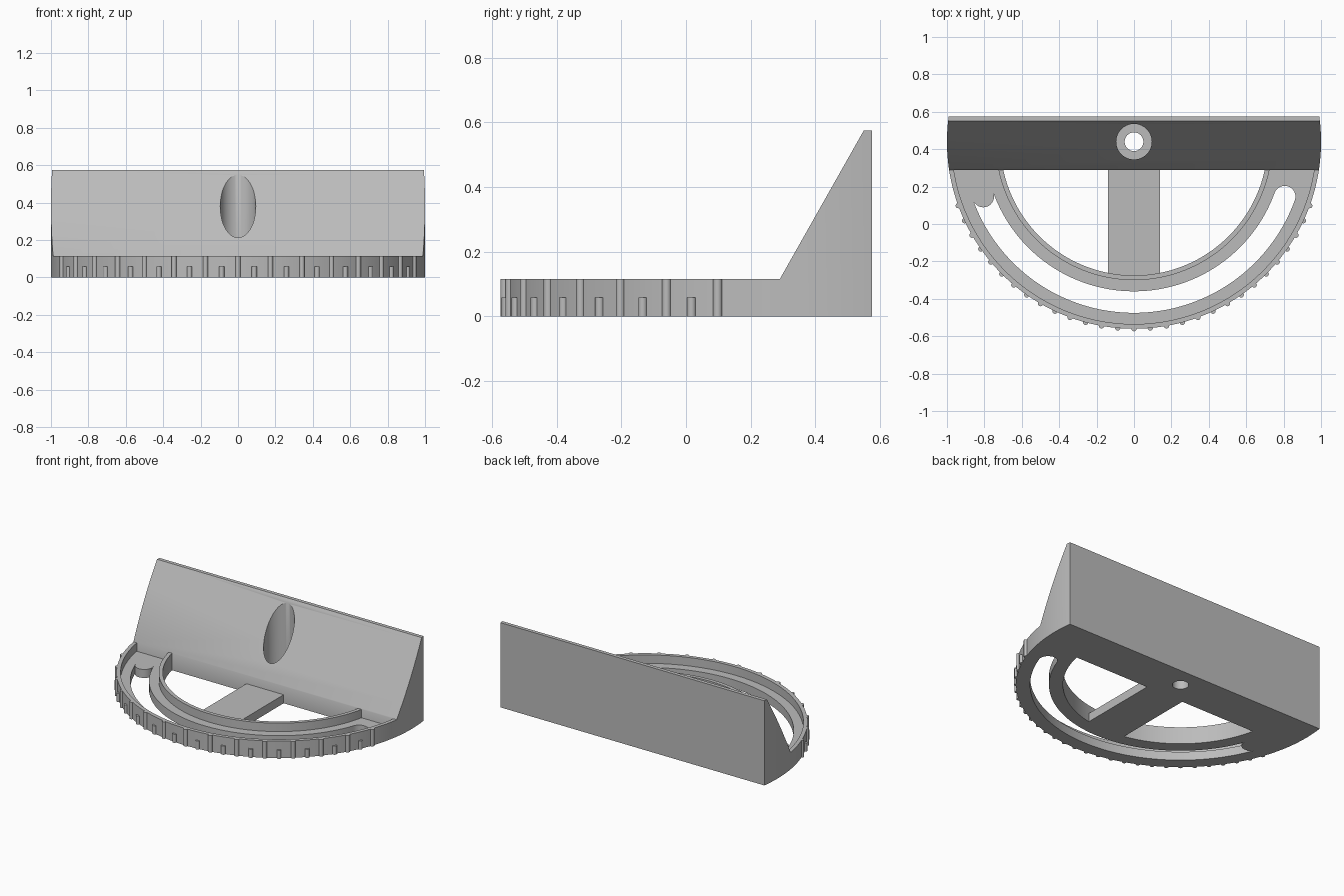
import bpy
import bmesh
from math import radians, sin, cos
from mathutils import Matrix

cube = bpy.data.objects.get("Cube")
if cube:
    bpy.data.objects.remove(cube, do_unlink=True)

PIVOT_Y = 0.44       # centre of the arc
PLATE_H = 0.058      # thin floor and spoke
RIM_H = 0.115        # raised rims
FENCE_Y = 0.29       # front face of the fence

grey = bpy.data.materials.new("plain_grey")
grey.use_nodes = True
grey.diffuse_color = (0.5, 0.5, 0.5, 1)
grey.node_tree.nodes["Principled BSDF"].inputs["Base Color"].default_value = (0.5, 0.5, 0.5, 1)


def finish(bm, name):
    bmesh.ops.recalc_face_normals(bm, faces=bm.faces[:])
    mesh = bpy.data.meshes.new(name)
    bm.to_mesh(mesh)
    bm.free()
    mesh.materials.append(grey)
    obj = bpy.data.objects.new(name, mesh)
    bpy.context.collection.objects.link(obj)
    return obj


def prism(name, points, direction):
    """Extrude a closed outline of 3D points along a direction."""
    bm = bmesh.new()
    face = bm.faces.new([bm.verts.new(p) for p in points])
    new = bmesh.ops.extrude_face_region(bm, geom=[face])["geom"]
    bmesh.ops.translate(bm, vec=direction,
                        verts=[v for v in new if isinstance(v, bmesh.types.BMVert)])
    return finish(bm, name)


def cylinder(name, radius, z0, z1, segments=64):
    bm = bmesh.new()
    bmesh.ops.create_cone(bm, cap_ends=True, segments=segments, radius1=radius,
                          radius2=radius, depth=z1 - z0,
                          matrix=Matrix.Translation((0, PIVOT_Y, (z0 + z1) / 2)))
    return finish(bm, name)


def polar(radius, degrees, centre=(0, PIVOT_Y)):
    a = radians(degrees)
    return (centre[0] + radius * cos(a), centre[1] + radius * sin(a))


def arc(radius, start, end, steps, centre=(0, PIVOT_Y)):
    return [polar(radius, start + (end - start) * i / steps, centre)
            for i in range(steps + 1)]


def cut(obj, cutter, operation="DIFFERENCE"):
    mod = obj.modifiers.new("cut", "BOOLEAN")
    mod.operation = operation
    mod.solver = "EXACT"
    mod.object = cutter
    bpy.context.view_layer.objects.active = obj
    bpy.ops.object.modifier_apply(modifier=mod.name)
    bpy.data.objects.remove(cutter, do_unlink=True)


def smooth(obj):
    bpy.ops.object.select_all(action="DESELECT")
    obj.select_set(True)
    bpy.context.view_layer.objects.active = obj
    bpy.ops.object.shade_smooth_by_angle(angle=radians(30))


# Sloped fence with rounded ends and a counterbored pivot hole
side = [(0.575, 0), (0.575, 0.575), (0.55, 0.575), (FENCE_Y, RIM_H), (FENCE_Y, 0)]
fence = prism("fence", [(-1.1, y, z) for y, z in side], (2.2, 0, 0))
cut(fence, cylinder("end_trim", 1.0, -0.1, 0.7, 256), "INTERSECT")
cut(fence, cylinder("counterbore", 0.095, 0.12, 0.7))
cut(fence, cylinder("pivot_bore", 0.05, -0.1, 0.3))
smooth(fence)

# Curved track: channel section swept round the pivot, trimmed flat at the fence
section = [(0.715, 0), (1.0, 0), (1.0, RIM_H), (0.975, RIM_H),
           (0.975, PLATE_H), (0.74, PLATE_H), (0.74, RIM_H), (0.715, RIM_H)]
bm = bmesh.new()
verts = [bm.verts.new((r, PIVOT_Y, z)) for r, z in section]
edges = [bm.edges.new((verts[i], verts[i - 1])) for i in range(len(verts))]
bmesh.ops.spin(bm, geom=verts + edges, cent=(0, PIVOT_Y, 0), axis=(0, 0, -1),
               angle=radians(180), steps=120)
bmesh.ops.bisect_plane(bm, geom=bm.verts[:] + bm.edges[:] + bm.faces[:],
                       plane_co=(0, FENCE_Y, 0), plane_no=(0, 1, 0), clear_outer=True)
bmesh.ops.holes_fill(bm, edges=[e for e in bm.edges if e.is_boundary], sides=0)
track = finish(bm, "curved_track")

# Curved slot with round ends
inner, outer = 0.80, 0.915
mid, half = (inner + outer) / 2, (outer - inner) / 2
outline = arc(outer, -160, -20, 100)
outline += arc(half, -20, 160, 16, polar(mid, -20))[1:]
outline += arc(inner, -20, -160, 100)[1:]
outline += arc(half, 20, -160, 16, polar(mid, -160))[1:-1]
cut(track, prism("slot_cutter", [(x, y, -0.1) for x, y in outline], (0, 0, 0.3)))
smooth(track)

# Flat spoke from the fence to the track
prism("spoke", [(-0.14, FENCE_Y, 0), (0.14, FENCE_Y, 0),
                (0.14, -0.28, 0), (-0.14, -0.28, 0)], (0, 0, PLATE_H))

# Degree ridges: tall every ten degrees, short in between
bm = bmesh.new()
for deg in range(20, 161, 5):
    height = RIM_H if deg % 10 == 0 else PLATE_H
    x, y = polar(1.0, -deg)
    bmesh.ops.create_cone(bm, cap_ends=True, segments=16, radius1=0.014, radius2=0.014,
                          depth=height, matrix=Matrix.Translation((x, y, height / 2)))
smooth(finish(bm, "degree_ridges"))
